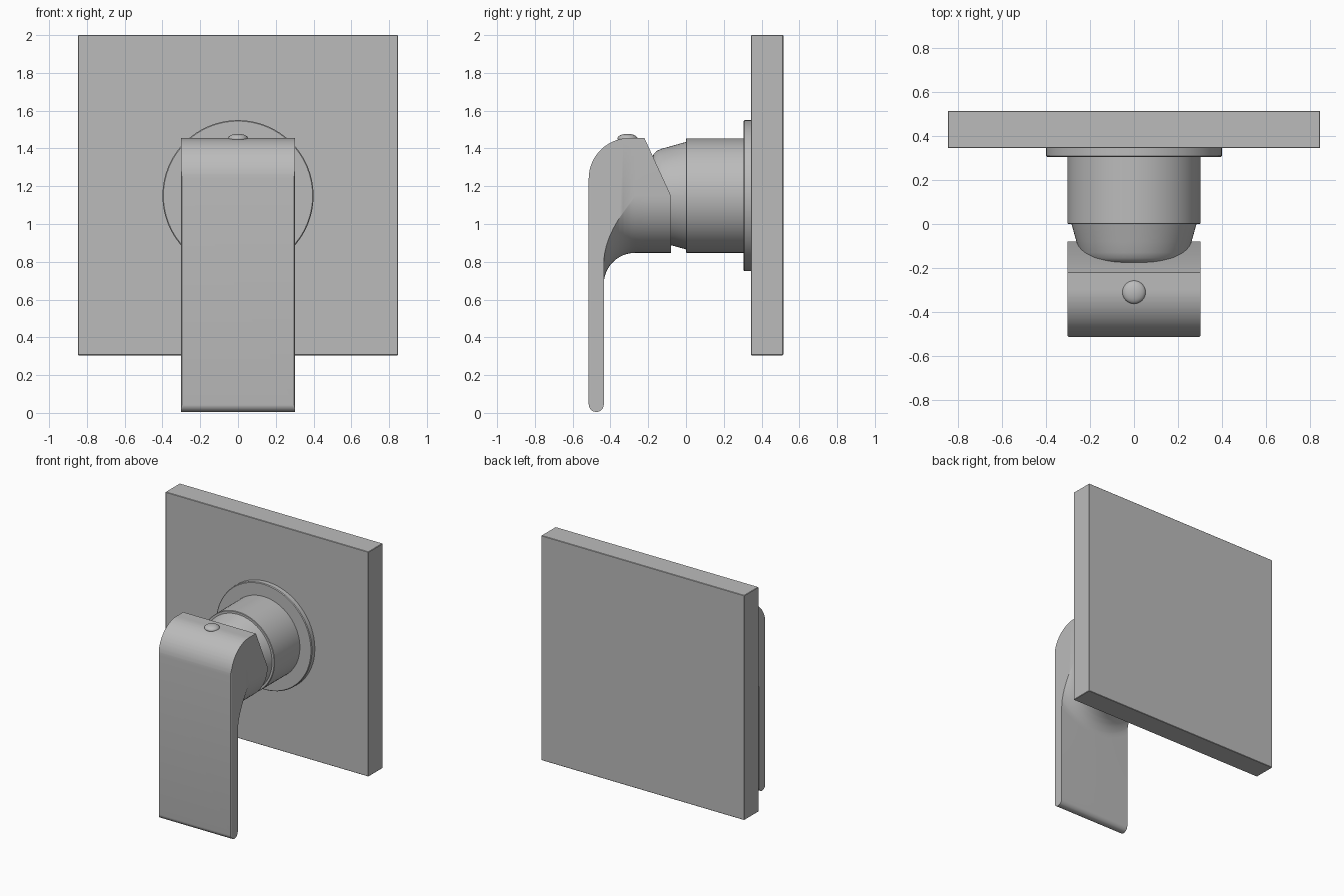
import bpy, bmesh, math

if "Cube" in bpy.data.objects:
    bpy.data.objects.remove(bpy.data.objects["Cube"], do_unlink=True)

grey = bpy.data.materials.new("satin grey")
grey.use_nodes = True
GREY = (0.5, 0.5, 0.5, 1)
grey.diffuse_color = GREY
grey.node_tree.nodes["Principled BSDF"].inputs["Base Color"].default_value = GREY

AXIS_Z = 1.15      # height of the valve axis
HALF = 0.303       # half width of the handle


def finish(name, bm, smooth=True):
    bmesh.ops.remove_doubles(bm, verts=bm.verts, dist=0.0002)
    bmesh.ops.recalc_face_normals(bm, faces=bm.faces)
    mesh = bpy.data.meshes.new(name)
    bm.to_mesh(mesh)
    bm.free()
    obj = bpy.data.objects.new(name, mesh)
    bpy.context.collection.objects.link(obj)
    mesh.materials.append(grey)
    if smooth:
        bpy.ops.object.select_all(action="DESELECT")
        obj.select_set(True)
        bpy.context.view_layer.objects.active = obj
        bpy.ops.object.shade_smooth_by_angle(angle=math.radians(30))
    return obj


def bridge(bm, rings):
    for a, b in zip(rings, rings[1:]):
        for i in range(len(a)):
            j = (i + 1) % len(a)
            bm.faces.new((a[i], a[j], b[j], b[i]))
    bm.faces.new(rings[0])
    bm.faces.new(rings[-1])


def turned(name, profile, count=64):
    """Lathe a list of (y, radius) around the valve axis."""
    bm = bmesh.new()
    angles = [2 * math.pi * i / count for i in range(count)]
    rings = [[bm.verts.new((r * math.cos(a), y, AXIS_Z + r * math.sin(a)))
              for a in angles] for y, r in profile]
    bridge(bm, rings)
    return finish(name, bm)


# Wall plate
bm = bmesh.new()
bmesh.ops.create_cube(bm, size=1)
for v in bm.verts:
    v.co = (v.co.x * 1.694, 0.43 + v.co.y * 0.17, 1.1525 + v.co.z * 1.695)
plate = finish("wall_plate", bm, smooth=False)
bevel = plate.modifiers.new("soft edge", "BEVEL")
bevel.width = 0.003

# Round flange, body and tapered cartridge
turned("flange", [(0.35, 0.4), (0.31, 0.4), (0.305, 0.395)])
turned("valve_body", [(0.31, HALF), (0.003, HALF), (0, 0.3)])
turned("cartridge", [(0.01, 0.287), (-0.08, 0.262), (-0.13, 0.248),
                     (-0.155, 0.237), (-0.172, 0.22), (-0.185, 0.18),
                     (-0.19, 0.1)])

# Lever handle, lofted from front to back
FRONT, BACK, KNEE, END = -0.515, -0.435, -0.22, -0.08
TOP_R, FIL_R, TIP_R = 0.215, 0.165, 0.04
COLUMNS = 32


def top_z(y):
    if y < FRONT + TOP_R:
        return 1.455 - TOP_R + math.sqrt(max(0, TOP_R**2 - (y - FRONT - TOP_R)**2))
    if y <= KNEE:
        return 1.455
    return 1.455 + (AXIS_Z - 1.455) * (y - KNEE) / (END - KNEE)


def tip_z(y, x):
    return 0.045 - math.sqrt(max(0, TIP_R**2 - (y - FRONT - TIP_R)**2))


def neck_z(y, x):
    d = max(0, BACK + FIL_R - y)
    radius = HALF + FIL_R - math.sqrt(max(0, FIL_R**2 - d * d))
    return AXIS_Z - math.sqrt(max(0, radius**2 - x * x))


def section(bm, y, low, half):
    # cosine spacing keeps the rounded underside even
    xs = [-half * math.cos(math.pi * i / COLUMNS) for i in range(COLUMNS + 1)]
    ring = [bm.verts.new((x, y, low(y, x))) for x in xs]
    ring += [bm.verts.new((s * half, y, top_z(y))) for s in (1, -1)]
    return ring


steps = [i / 12 for i in range(13)]
arc = [FRONT + TOP_R * (1 - math.cos(t * math.pi / 2)) for t in steps]
tip = [FRONT + TIP_R * (1 - math.cos(t * math.pi)) for t in steps]
fillet = [BACK + FIL_R * (1 - math.cos(t * math.pi / 2)) for t in steps]
blade_ys = sorted({round(y, 4) for y in arc + tip if y < BACK} | {BACK})
neck_ys = sorted({round(y, 4) for y in arc + fillet if y > BACK} | {BACK, KNEE, END})

bm = bmesh.new()
rings = [section(bm, y, tip_z, HALF - max(0, 0.006 - (y - FRONT))) for y in blade_ys]
rings += [section(bm, y, neck_z, HALF) for y in neck_ys]
bridge(bm, rings)
finish("lever_handle", bm)

# Small domed button on top of the handle
bm = bmesh.new()
bmesh.ops.create_uvsphere(bm, u_segments=32, v_segments=16, radius=0.053)
for v in bm.verts:
    v.co = (v.co.x, v.co.y - 0.31, 1.453 + v.co.z * 0.46)
finish("index_button", bm)
